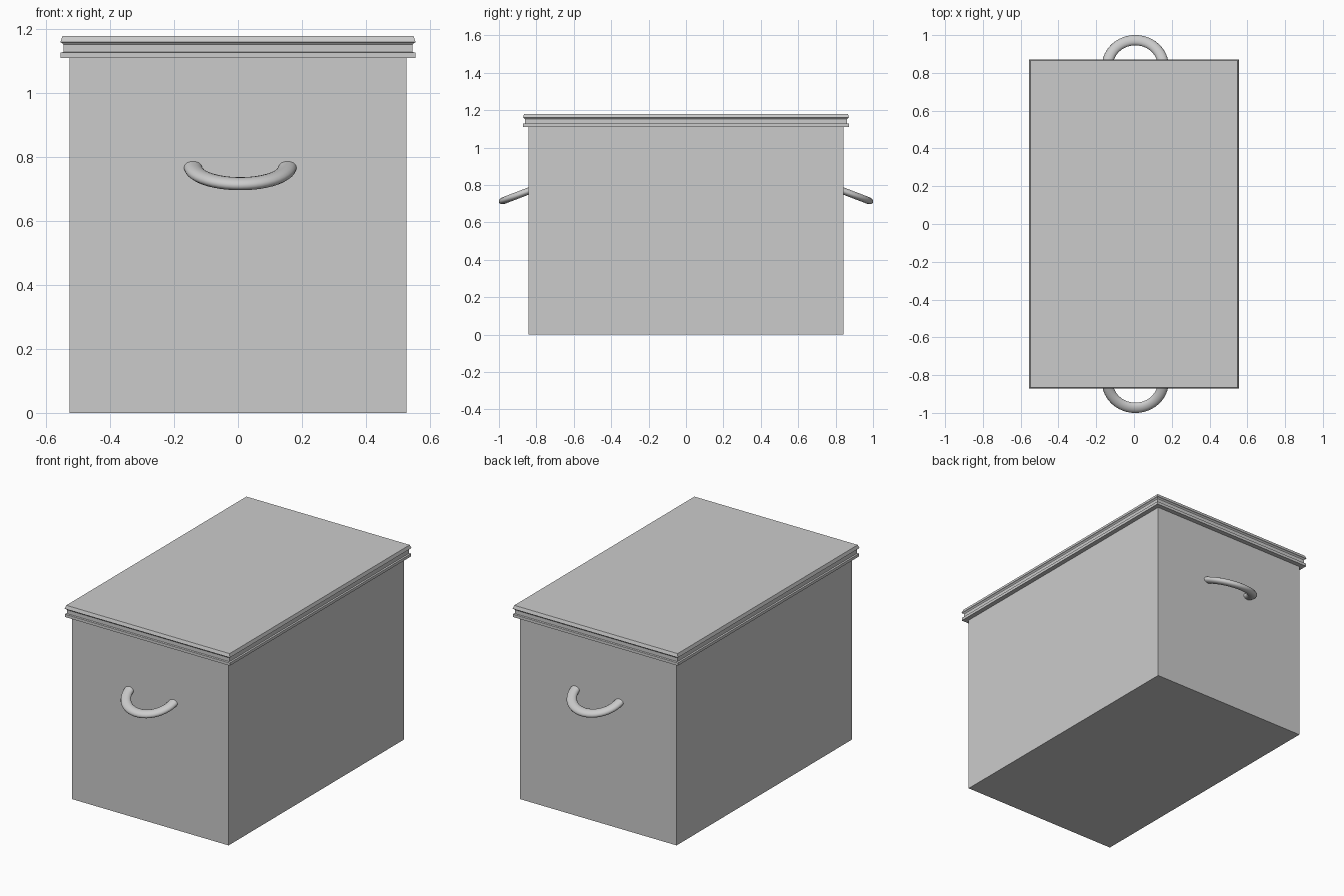
import bpy, bmesh, math

if "Cube" in bpy.data.objects:
    bpy.data.objects.remove(bpy.data.objects["Cube"])

BX, BY = 0.527, 0.843      # half sizes of the box body
TILT = math.radians(21)    # droop of the handles


def finish(name, bm):
    bmesh.ops.recalc_face_normals(bm, faces=bm.faces)
    me = bpy.data.meshes.new(name)
    bm.to_mesh(me)
    bm.free()
    ob = bpy.data.objects.new(name, me)
    bpy.context.collection.objects.link(ob)
    return ob


def bridge(bm, rings, closed=True):
    for a, b in zip(rings, rings[1:]):
        n = len(a)
        for i in range(n):
            j = (i + 1) % n
            bm.faces.new((a[i], a[j], b[j], b[i]))
    bm.faces.new(rings[0])
    bm.faces.new(rings[-1])


def stacked_box(name, profile):
    """Rectangular solid whose wall follows (outset, z) steps."""
    bm = bmesh.new()
    rings = [[bm.verts.new((sx * (BX + o), sy * (BY + o), z))
              for sx, sy in ((-1, -1), (1, -1), (1, 1), (-1, 1))]
             for o, z in profile]
    bridge(bm, rings)
    return finish(name, bm)


def handle(name, side):
    """Half ring with an oval section, drooping away from the wall."""
    bm = bmesh.new()
    rings = []
    for i in range(25):
        a = math.pi * i / 24
        ring = []
        for k in range(14):
            t = 2 * math.pi * k / 14
            r = 0.148 + 0.029 * math.cos(t)
            u, h = r * math.sin(a), 0.019 * math.sin(t)
            y = 0.835 + u * math.cos(TILT) + h * math.sin(TILT)
            z = 0.770 - u * math.sin(TILT) + h * math.cos(TILT)
            ring.append(bm.verts.new((0.007 + r * math.cos(a), side * y, z)))
        rings.append(ring)
    bridge(bm, rings)
    ob = finish(name, bm)
    bpy.ops.object.select_all(action='DESELECT')
    ob.select_set(True)
    bpy.context.view_layer.objects.active = ob
    bpy.ops.object.shade_smooth_by_angle(angle=math.radians(40))


# Box body
stacked_box("box_body", [(0, 0), (0, 1.11)])

# Lid with two moulded bands and a groove between them
stacked_box("lid", [(0.028, 1.110), (0.028, 1.127), (0.019, 1.129),
                    (0.019, 1.152), (0.023, 1.157), (0.029, 1.160),
                    (0.022, 1.180)])

# Carrying handles on both ends
handle("front_handle", -1)
handle("back_handle", 1)
